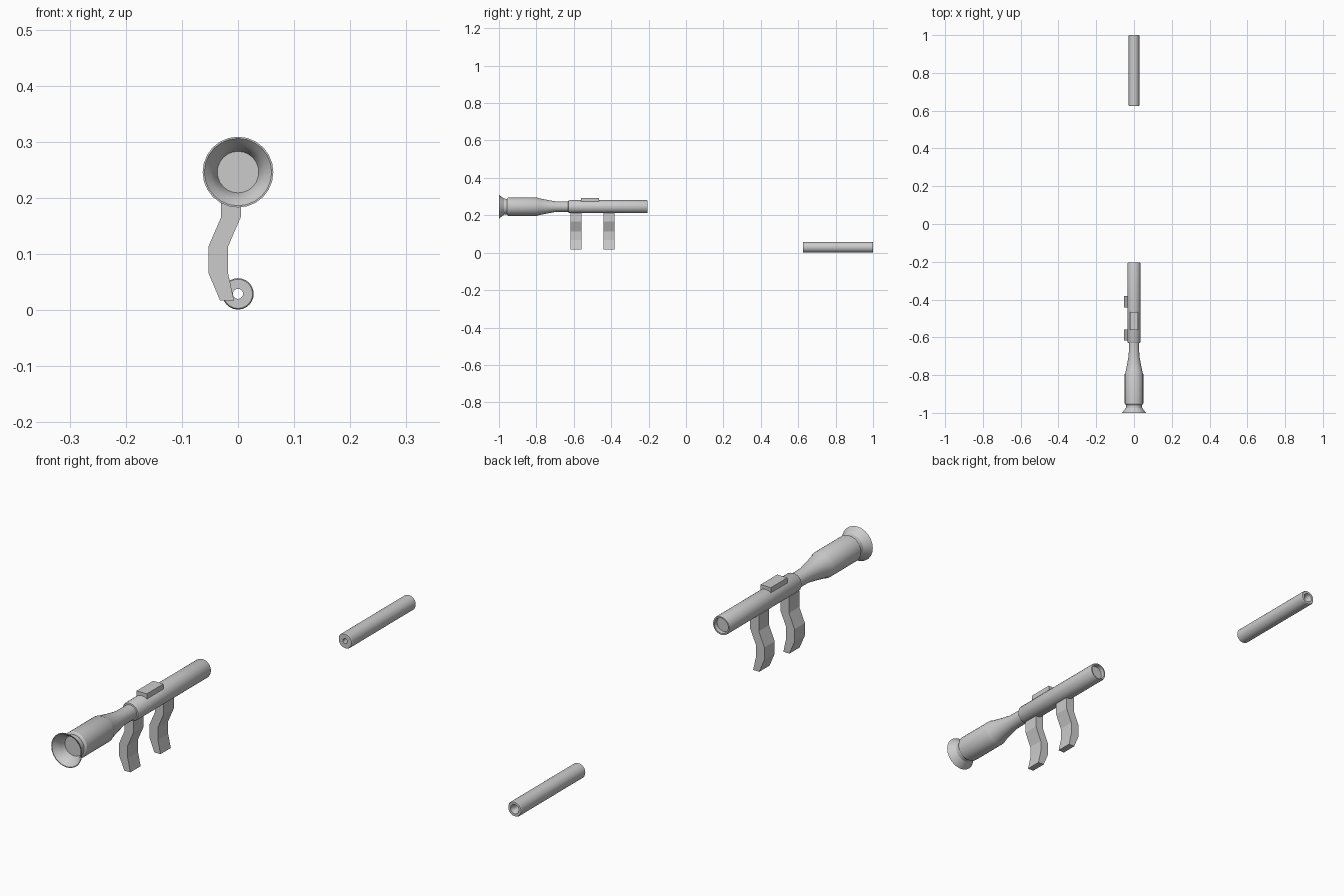
import bpy
import bmesh
import math

if "Cube" in bpy.data.objects:
    bpy.data.objects.remove(bpy.data.objects["Cube"])

AXIS_Z = 0.246


def finish(name, bm, angle=None):
    bmesh.ops.recalc_face_normals(bm, faces=bm.faces)
    mesh = bpy.data.meshes.new(name)
    bm.to_mesh(mesh)
    bm.free()
    obj = bpy.data.objects.new(name, mesh)
    bpy.context.collection.objects.link(obj)
    if angle:
        bpy.ops.object.select_all(action='DESELECT')
        obj.select_set(True)
        bpy.context.view_layer.objects.active = obj
        bpy.ops.object.shade_smooth_by_angle(angle=math.radians(angle))
    return obj


def revolve(name, profile, z, closed=False, sides=24):
    """Spin (y, radius) points about a lengthwise axis; open ends are capped."""
    bm = bmesh.new()
    rings = []
    for y, r in profile:
        rings.append([bm.verts.new((r * math.cos(2 * math.pi * i / sides), y,
                                    z + r * math.sin(2 * math.pi * i / sides)))
                      for i in range(sides)])
    pairs = list(zip(rings, rings[1:]))
    if closed:
        pairs.append((rings[-1], rings[0]))
    else:
        bm.faces.new(rings[0])
        bm.faces.new(rings[-1])
    for a, b in pairs:
        for i in range(sides):
            j = (i + 1) % sides
            bm.faces.new((a[i], a[j], b[j], b[i]))
    return finish(name, bm, 30)


def extrude_profile(name, outline, y0, y1):
    """Extrude an (x, z) outline along y."""
    bm = bmesh.new()
    face = bm.faces.new([bm.verts.new((x, y0, z)) for x, z in outline])
    new = bmesh.ops.extrude_face_region(bm, geom=[face])["geom"]
    bmesh.ops.translate(bm, vec=(0, y1 - y0, 0),
                        verts=[v for v in new if isinstance(v, bmesh.types.BMVert)])
    return finish(name, bm)


# Main barrel: recessed front disc, flared bell, chamber, tapered neck, rear tube, recess
revolve("launcher_barrel", [
    (-0.957, 0.037), (-0.975, 0.042), (-0.988, 0.049), (-1.0, 0.060),
    (-1.0, 0.063), (-0.985, 0.052), (-0.973, 0.043), (-0.957, 0.042),
    (-0.955, 0.046), (-0.950, 0.049), (-0.795, 0.049), (-0.789, 0.046),
    (-0.740, 0.036), (-0.695, 0.028), (-0.630, 0.027),
    (-0.629, 0.032), (-0.623, 0.035), (-0.211, 0.035), (-0.205, 0.033),
    (-0.205, 0.028), (-0.220, 0.027)], AXIS_Z)

# Sight block on top of the tube
extrude_profile("sight_block", [(-0.021, 0.265), (0.021, 0.265),
                                (0.021, 0.293), (-0.021, 0.293)], -0.562, -0.465)

# Two bent grips
grip = [(-0.030, 0.225), (-0.030, 0.166), (-0.053, 0.1125), (-0.053, 0.067),
        (-0.032, 0.017), (-0.007, 0.017), (-0.018, 0.067), (-0.018, 0.1125),
        (0.005, 0.166), (0.005, 0.225)]
for name, y in (("front_grip", -0.588), ("rear_grip", -0.412)):
    extrude_profile(name, grip, y - 0.03, y + 0.03)

# Separate hollow tube, wider opening at the back
revolve("loose_tube", [
    (0.625, 0.009), (0.625, 0.026), (0.628, 0.028), (0.997, 0.028),
    (1.0, 0.026), (1.0, 0.017), (0.975, 0.009)], 0.029, closed=True)
